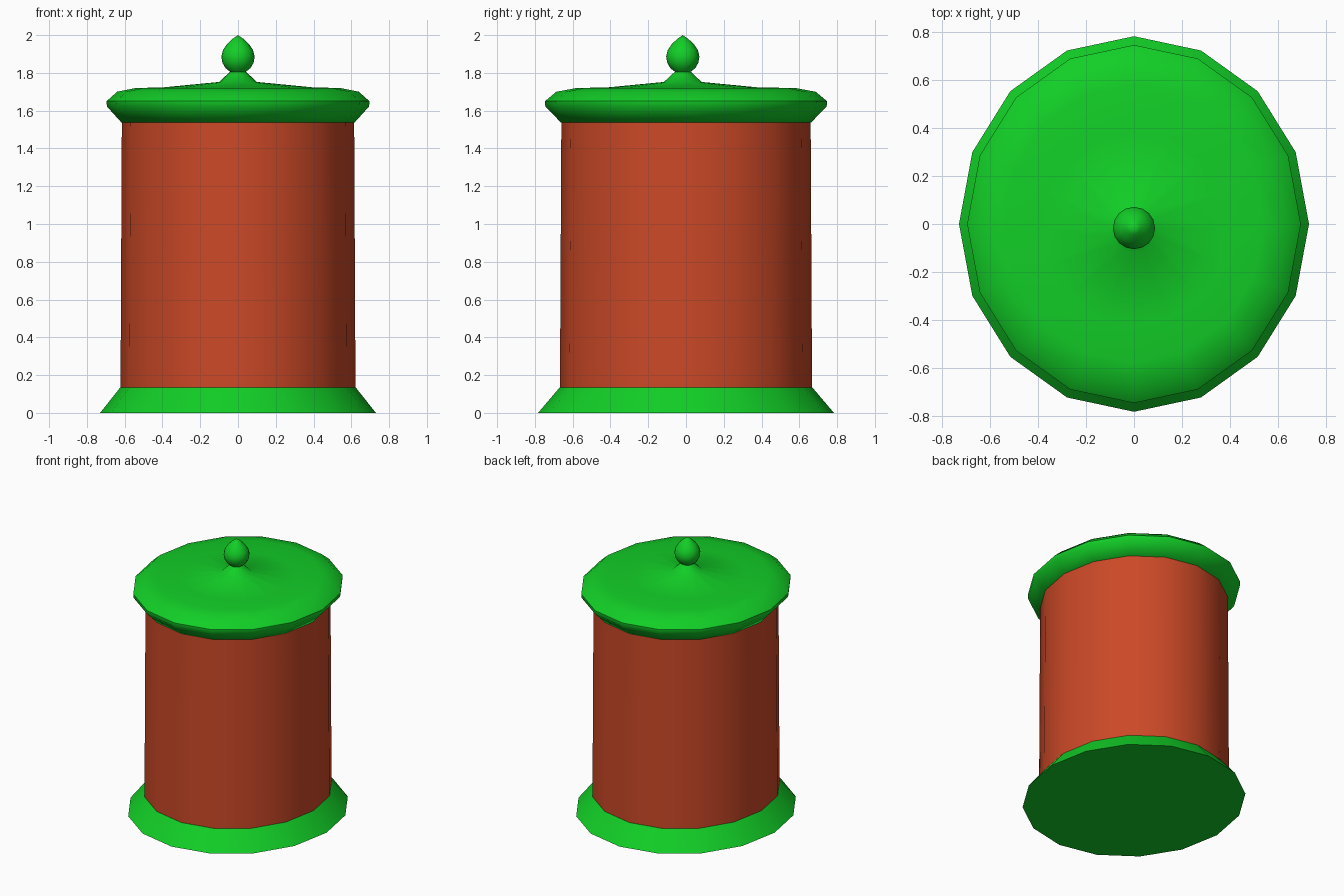
import bpy
import bmesh
import math

if "Cube" in bpy.data.objects:
    bpy.data.objects.remove(bpy.data.objects["Cube"], do_unlink=True)

SIDES = 16
DEPTH = 1.073       # the jar is slightly deeper than wide
KNOB_Y = -0.017     # the knob sits a touch forward


def material(name, rgb):
    mat = bpy.data.materials.new(name)
    mat.use_nodes = True
    mat.diffuse_color = (*rgb, 1)
    mat.node_tree.nodes["Principled BSDF"].inputs["Base Color"].default_value = (*rgb, 1)
    return mat


def lathe(name, profile, mat, sides=SIDES, depth=DEPTH, y=0, cap_bottom=False, knob=0):
    """Spin (radius, z) rows, bottom to top; the last `knob` rows are round and moved forward."""
    bm = bmesh.new()
    rings = []
    for i, (r, z) in enumerate(profile):
        inner = i >= len(profile) - knob
        dy, cy = (1, KNOB_Y) if inner else (depth, y)
        if r == 0:
            rings.append([bm.verts.new((0, cy, z))] * sides)
            continue
        angles = [math.tau * k / sides for k in range(sides)]
        rings.append([bm.verts.new((r * math.cos(a), r * dy * math.sin(a) + cy, z)) for a in angles])
    for low, high in zip(rings, rings[1:]):
        for k in range(sides):
            n = (k + 1) % sides
            corners = [low[k], low[n], high[n], high[k]]
            bm.faces.new(list(dict.fromkeys(corners)))
    if cap_bottom:
        bm.faces.new(rings[0][::-1])
    mesh = bpy.data.meshes.new(name)
    bm.to_mesh(mesh)
    bm.free()
    mesh.materials.append(mat)
    obj = bpy.data.objects.new(name, mesh)
    bpy.context.collection.objects.link(obj)
    bpy.ops.object.select_all(action="DESELECT")
    obj.select_set(True)
    bpy.context.view_layer.objects.active = obj
    bpy.ops.object.shade_smooth_by_angle(angle=math.radians(50))
    return obj


green = material("green glaze", (0.006, 0.62, 0.02))
clay = material("red clay", (0.6, 0.066, 0.02))

# Flared foot with a flat underside
lathe("base", [(0.73, 0), (0.623, 0.135), (0.61, 0.135)], green, cap_bottom=True)

# Straight jar wall
lathe("body", [(0.622, 0.13), (0.615, 1.55)], clay)

# Lid with a rounded rim and a low cone rising to the knob
lathe("lid", [(0.6, 1.537), (0.617, 1.537), (0.694, 1.622), (0.696, 1.65), (0.64, 1.7),
              (0.54, 1.72), (0.4, 1.723), (0.1, 1.752), (0.042, 1.806)], green, knob=3)

# Drop-shaped knob
lathe("knob", [(0.034, 1.8), (0.066, 1.825), (0.083, 1.855), (0.088, 1.887), (0.08, 1.92),
               (0.058, 1.953), (0.028, 1.981), (0, 2)], green, depth=1, y=KNOB_Y, knob=1)
